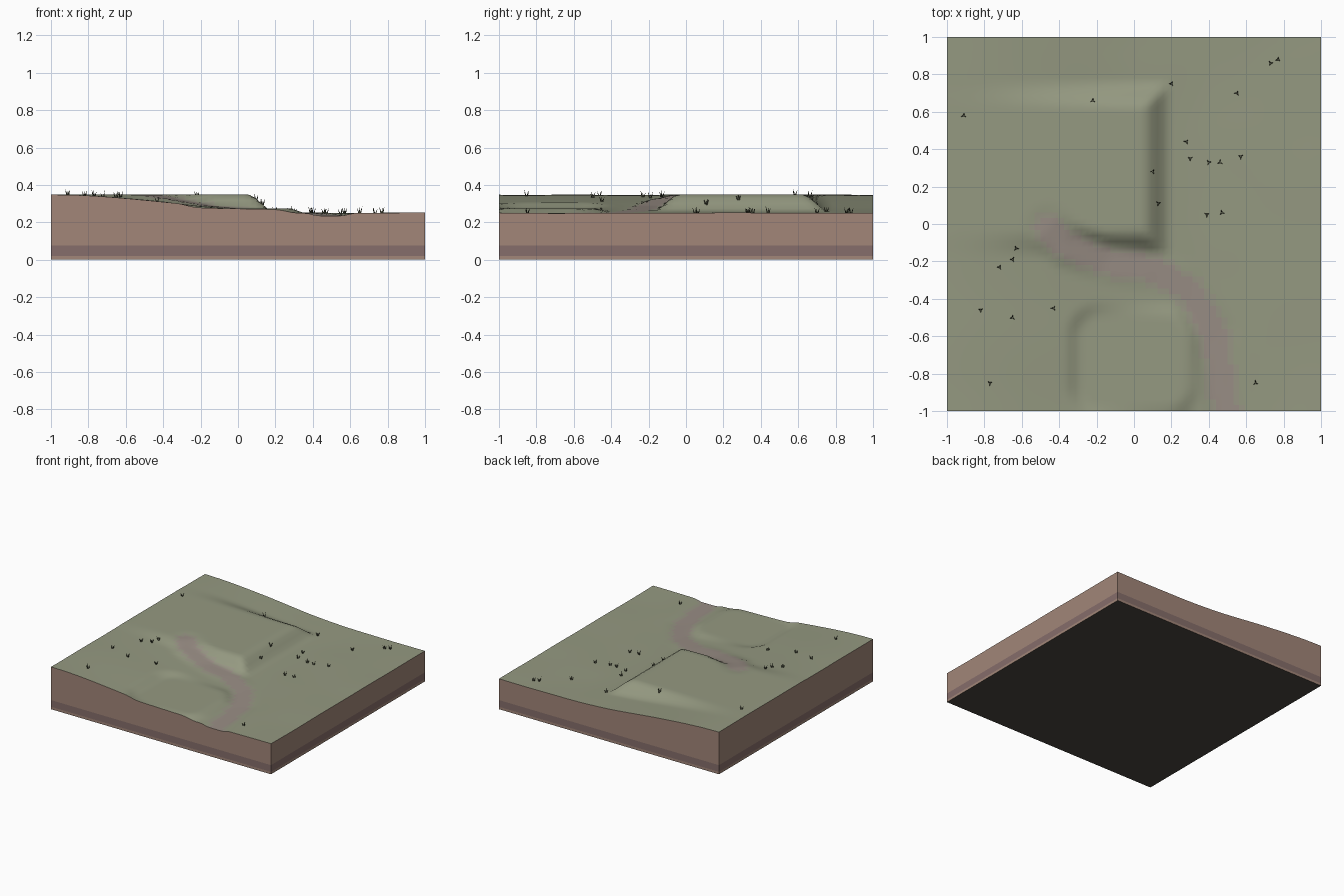
import bpy, bmesh, math, random
from mathutils import Vector, noise

if "Cube" in bpy.data.objects:
    bpy.data.objects.remove(bpy.data.objects["Cube"])

random.seed(4)
N = 64


def mat(name, r, g, b):
    m = bpy.data.materials.new(name)
    m.diffuse_color = (r, g, b, 1)
    m.use_nodes = True
    m.node_tree.nodes["Principled BSDF"].inputs["Base Color"].default_value = m.diffuse_color
    return m


GRASS = mat("grass", .30, .32, .22)
VERGE = mat("verge", .31, .30, .23)
DIRT = mat("dirt", .32, .27, .235)
SOIL = mat("soil", .36, .24, .19)
CLAY = mat("clay", .24, .155, .145)
ROCK = mat("rock", .07, .06, .05)
BLADE = mat("blade", .055, .06, .035)


def smooth(a, b, v):
    t = min(1, max(0, (v - a) / (b - a)))
    return t * t * (3 - 2 * t)


def box_distance(x, y, x0, x1, y0, y1, corner=0):
    dx = max(x0 + corner - x, x - x1 + corner, 0)
    dy = max(y0 + corner - y, y - y1 + corner, 0)
    if corner == 0:
        return max(dx, dy)
    return max(0, math.hypot(dx, dy) - corner)


PATH = [Vector(p) for p in ((-.46, -.02, .345), (-.37, -.11, .328), (-.15, -.2, .288),
                            (.1, -.24, .266), (.3, -.36, .25), (.43, -.58, .242), (.5, -1.05, .234))]


def path_at(x, y):
    """Distance to the path and path height there."""
    best = (9, 0)
    for a, b in zip(PATH, PATH[1:]):
        d = (b - a).xy
        t = min(1, max(0, (Vector((x, y)) - a.xy).dot(d) / d.length_squared))
        p = a.lerp(b, t)
        best = min(best, (math.hypot(x - p.x, y - p.y), p.z))
    return best


def height(x, y):
    # natural hillside falling to the right
    z = .347 - .097 * smooth(-1, .4, x)
    z += .004 * noise.noise(Vector((x * 2.2, y * 2.2, 3)))
    # large building terrace
    w = 1 - smooth(0, .15, box_distance(x, y, -.95, .045, -.03, .615))
    z += (.35 - z) * w
    # small front pad
    w = 1 - smooth(0, .09, box_distance(x, y, -.28, .27, -.97, -.5, .1))
    z += (.274 - z) * w
    # path cut
    d, pz = path_at(x, y)
    return z + (pz - z) * (1 - smooth(.06, .13, d))


def make_object(name, bm, mats):
    me = bpy.data.meshes.new(name)
    bm.to_mesh(me)
    bm.free()
    for m in mats:
        me.materials.append(m)
    ob = bpy.data.objects.new(name, me)
    bpy.context.collection.objects.link(ob)
    return ob


# terrain block: height grid, layered sides, flat underside
bm = bmesh.new()
step = 2 / N
grid = [[bm.verts.new((-1 + i * step, -1 + j * step, height(-1 + i * step, -1 + j * step)))
         for j in range(N + 1)] for i in range(N + 1)]
for i in range(N):
    for j in range(N):
        f = bm.faces.new((grid[i][j], grid[i + 1][j], grid[i + 1][j + 1], grid[i][j + 1]))
        c = f.calc_center_median()
        d = path_at(c.x, c.y)[0]
        f.material_index = 2 if d < .06 else 1 if d < .09 else 0
        f.smooth = True
rim = ([grid[i][0] for i in range(N)] + [grid[N][j] for j in range(N)] +
       [grid[i][N] for i in range(N, 0, -1)] + [grid[0][j] for j in range(N, 0, -1)])
for z, m in ((.075, 3), (.02, 4), (0, 3)):
    low = [bm.verts.new((v.co.x, v.co.y, z)) for v in rim]
    for k in range(len(rim)):
        n = (k + 1) % len(rim)
        bm.faces.new((rim[k], low[k], low[n], rim[n])).material_index = m
    rim = low
bm.faces.new(rim[::-1]).material_index = 5
bm.normal_update()
terrain = make_object("terrain_block", bm, [GRASS, VERGE, DIRT, SOIL, CLAY, ROCK])
bpy.context.view_layer.objects.active = terrain
terrain.select_set(True)
bpy.ops.object.shade_smooth_by_angle(angle=math.radians(40))

# grass tufts: three leaning blades each
TUFTS = [(-.91, .58), (-.77, -.85), (-.82, -.46), (-.72, -.23), (-.65, -.19), (-.63, -.13),
         (-.65, -.5), (-.43, -.45), (.65, -.85), (-.22, .66), (.2, .75), (.1, .28), (.13, .11),
         (.28, .44), (.3, .35), (.4, .33), (.46, .33), (.57, .36), (.55, .7), (.77, .88),
         (.73, .86), (.39, .05), (.47, .06)]
bm = bmesh.new()
for x, y in TUFTS:
    root = Vector((x, y, height(x, y) - .003))
    turn = random.uniform(0, 6.28)
    for k in range(3):
        a = turn + k * math.tau / 3
        out = Vector((math.cos(a), math.sin(a), 0))
        tip = bm.verts.new(root + out * .016 + Vector((0, 0, random.uniform(.025, .04))))
        ring = []
        for s in range(3):
            b = a + s * math.tau / 3
            ring.append(bm.verts.new(root + out * .004 + Vector((math.cos(b), math.sin(b), 0)) * .005))
        for s in range(3):
            bm.faces.new((ring[s], ring[(s + 1) % 3], tip))
        bm.faces.new(ring[::-1])
make_object("grass_tufts", bm, [BLADE])
